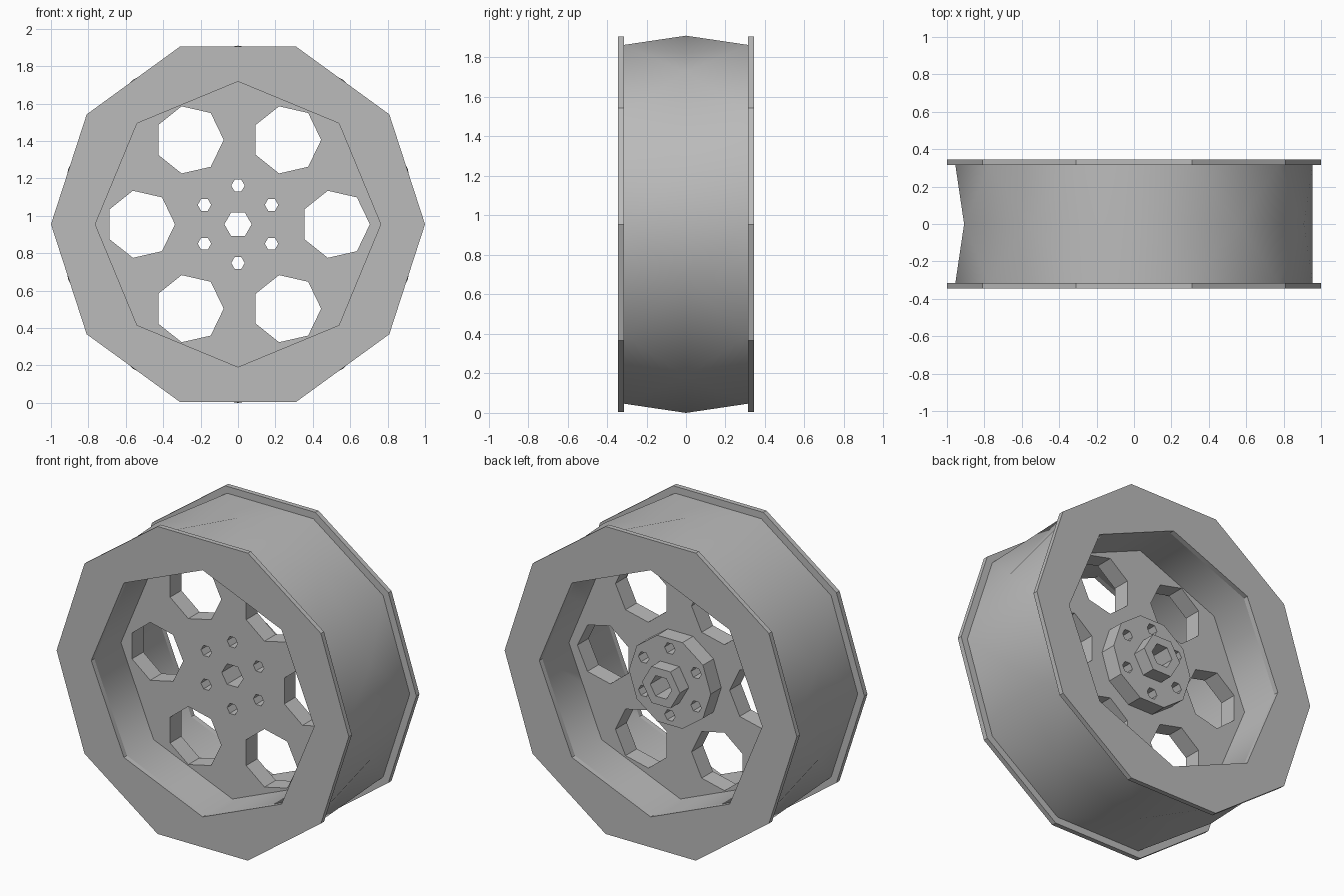
import bpy, bmesh, math
from math import cos, sin, pi

old = bpy.data.objects.get("Cube")
if old:
    bpy.data.objects.remove(old, do_unlink=True)

AXLE = 0.955      # height of the wheel centre
FACE = 0.345      # outer face of the flanges
DRUM = 0.315      # half width of the drum
WEB = 0.055       # half thickness of the web plate

grey = bpy.data.materials.new("plain_grey")
grey.use_nodes = True
GREY = (0.5, 0.5, 0.5, 1)
grey.diffuse_color = GREY
grey.node_tree.nodes["Principled BSDF"].inputs["Base Color"].default_value = GREY


def ring(bm, sides, radius, y, x=0, z=0, turn=0):
    """Regular polygon of vertices around the axle direction."""
    angles = [turn + 2 * pi * i / sides for i in range(sides)]
    return [bm.verts.new((x + radius * cos(a), y, AXLE + z + radius * sin(a))) for a in angles]


def finish(bm, name):
    bmesh.ops.recalc_face_normals(bm, faces=bm.faces)
    mesh = bpy.data.meshes.new(name)
    bm.to_mesh(mesh)
    bm.free()
    mesh.materials.append(grey)
    obj = bpy.data.objects.new(name, mesh)
    bpy.context.collection.objects.link(obj)
    return obj


def prism(name, sides, radius, y0, y1, spots=((0, 0),), turn=0):
    """One prism along y at each (x, z) spot."""
    bm = bmesh.new()
    for x, z in spots:
        a = ring(bm, sides, radius, y0, x, z, turn)
        b = ring(bm, sides, radius, y1, x, z, turn)
        bm.faces.new(a)
        bm.faces.new(b[::-1])
        for i in range(sides):
            j = (i + 1) % sides
            bm.faces.new((a[i], b[i], b[j], a[j]))
    return finish(bm, name)


def activate(obj):
    bpy.ops.object.select_all(action='DESELECT')
    obj.select_set(True)
    bpy.context.view_layer.objects.active = obj


def cut(obj, *cutters):
    activate(obj)
    for cutter in cutters:
        mod = obj.modifiers.new("cut", 'BOOLEAN')
        mod.operation = 'DIFFERENCE'
        mod.solver = 'EXACT'
        mod.object = cutter
        bpy.ops.object.modifier_apply(modifier=mod.name)


def smooth(obj, degrees):
    activate(obj)
    bpy.ops.object.shade_smooth_by_angle(angle=math.radians(degrees))


def circle_spots(radius, turn):
    return [(radius * cos(turn + k * pi / 3), radius * sin(turn + k * pi / 3)) for k in range(6)]


# Drum: faceted skin whose middle ring is turned half a step, with a seam point
bm = bmesh.new()
N = 10
ends = [ring(bm, N, 0.955, y) for y in (-DRUM, DRUM)]
mid = ring(bm, N, 0.955, 0, turn=pi / N)
seam = bm.verts.new((0.955, 0, AXLE))
for end in ends:
    bm.faces.new(end)
    for i in range(N):
        bm.faces.new((end[i], end[(i + 1) % N], mid[i]))
        waist = [mid[i - 1], seam, mid[i]] if i == 0 else [mid[i - 1], mid[i]]
        for p, q in zip(waist, waist[1:]):
            bm.faces.new((p, q, end[i]))
drum = finish(bm, "drum")

# Flanges on both sides
front_flange = prism("front_flange", N, 1.0, -FACE, -DRUM)
back_flange = prism("back_flange", N, 1.0, DRUM, FACE)

# Web plate, hub boss and hexagonal nut
web = prism("web_plate", 8, 0.77, -WEB, WEB)
boss = prism("hub_boss", 10, 0.28, WEB, 0.158)
nut = prism("hub_nut", 6, 0.13, 0.158, 0.245)

# Openings
bore = prism("bore_cutter", 8, 0.763, -0.5, 0.5)
windows = prism("window_cutter", 7, 0.184, -0.2, 0.2, circle_spots(0.521, 0))
bolts = prism("bolt_cutter", 6, 0.036, -0.3, 0.3, circle_spots(0.207, pi / 6))
axle = prism("axle_cutter", 6, 0.073, -0.4, 0.4)

for part in (drum, front_flange, back_flange):
    cut(part, bore)
cut(web, windows, bolts, axle)
cut(boss, bolts, axle)
cut(nut, axle)
smooth(drum, 50)

for cutter in (bore, windows, bolts, axle):
    bpy.data.objects.remove(cutter, do_unlink=True)
